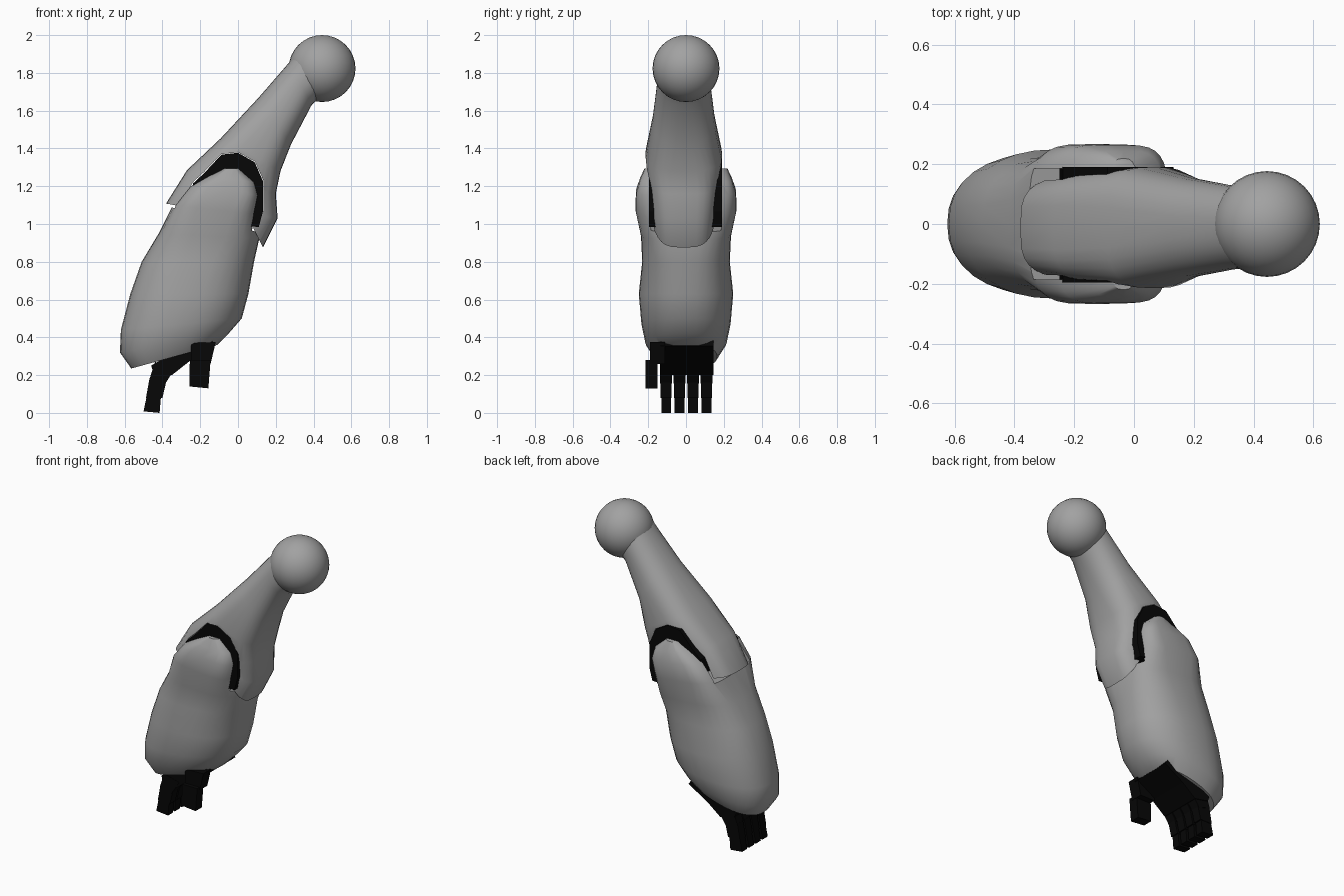
import bpy, bmesh, math

if "Cube" in bpy.data.objects:
    bpy.data.objects.remove(bpy.data.objects["Cube"])


def material(name, v):
    m = bpy.data.materials.new(name)
    m.diffuse_color = (v, v, v, 1)
    m.use_nodes = True
    m.node_tree.nodes["Principled BSDF"].inputs["Base Color"].default_value = m.diffuse_color
    return m


dark = material("dark_rubber", 0.002)
grey = material("grey_shell", 0.36)


def make(name, bm, mat=None):
    bmesh.ops.recalc_face_normals(bm, faces=bm.faces[:])
    me = bpy.data.meshes.new(name)
    bm.to_mesh(me)
    bm.free()
    ob = bpy.data.objects.new(name, me)
    bpy.context.collection.objects.link(ob)
    me.materials.append(mat or grey)
    return ob


def activate(ob):
    bpy.ops.object.select_all(action='DESELECT')
    ob.select_set(True)
    bpy.context.view_layer.objects.active = ob


def smooth(ob, angle=40):
    activate(ob)
    bpy.ops.object.shade_smooth_by_angle(angle=math.radians(angle))


def loft(name, sections, y0=0.0, n=32):
    """Sections: left x, z, right x, z, half depth, squareness."""
    bm = bmesh.new()
    rings = []
    for lx, lz, rx, rz, hw, e in sections:
        ring = []
        for i in range(n):
            a = 2 * math.pi * i / n
            c = math.copysign(abs(math.cos(a)) ** (2 / e), math.cos(a))
            s = math.copysign(abs(math.sin(a)) ** (2 / e), math.sin(a))
            ring.append(bm.verts.new(((lx + rx) / 2 + c * (rx - lx) / 2, y0 + s * hw,
                                      (lz + rz) / 2 + c * (rz - lz) / 2)))
        rings.append(ring)
    for a, b in zip(rings, rings[1:]):
        for i in range(n):
            j = (i + 1) % n
            bm.faces.new((a[i], a[j], b[j], b[i]))
    bm.faces.new(rings[0])
    bm.faces.new(rings[-1])
    return make(name, bm)


def slab(name, profile, ya, yb, mat=None):
    """Extrude an xz profile from ya to yb."""
    bm = bmesh.new()
    face = bm.faces.new([bm.verts.new((x, ya, z)) for x, z in profile])
    res = bmesh.ops.extrude_face_region(bm, geom=[face])
    verts = [v for v in res["geom"] if isinstance(v, bmesh.types.BMVert)]
    bmesh.ops.translate(bm, verts=verts, vec=(0, yb - ya, 0))
    return make(name, bm, mat)


def cut(ob, cutter):
    m = ob.modifiers.new("cut", 'BOOLEAN')
    m.operation, m.solver, m.object = 'DIFFERENCE', 'EXACT', cutter
    activate(ob)
    bpy.ops.object.modifier_apply(modifier=m.name)
    bpy.data.objects.remove(cutter, do_unlink=True)


# Shoulder ball
bm = bmesh.new()
bmesh.ops.create_uvsphere(bm, u_segments=32, v_segments=16, radius=0.177)
bmesh.ops.translate(bm, verts=bm.verts[:], vec=(0.445, 0, 1.823))
smooth(make("shoulder_ball", bm))

# Upper arm with an arched opening that leaves two elbow flaps
arch = [(-0.24, 1.22), (-0.18, 1.275), (-0.09, 1.37), (0, 1.38), (0.09, 1.33),
        (0.135, 1.23), (0.135, 1.07)]
upper = loft("upper_arm", [
    (0.31, 1.91, 0.455, 1.69, 0.135, 2.2),
    (0.275, 1.86, 0.39, 1.63, 0.14, 2.2),
    (0.11, 1.67, 0.28, 1.42, 0.165, 2.4),
    (-0.09, 1.455, 0.225, 1.28, 0.203, 3),
    (-0.27, 1.285, 0.20, 1.16, 0.188, 3.5),
    (-0.38, 1.11, 0.21, 1.03, 0.176, 3.5),
    (-0.42, 1.00, 0.13, 0.87, 0.165, 3.5)], y0=-0.012)
cut(upper, slab("arch_cutter", [(-0.6, 1.15), (-0.30, 1.093)] + arch +
                [(0.08, 0.98), (0.14, 0.86), (0.14, 0.7), (-0.6, 0.7)], -0.5, 0.5))
smooth(upper)

# Forearm with a slot at the top, leaving two side lobes
forearm = loft("forearm", [
    (-0.565, 0.235, -0.11, 0.36, 0.165, 2.4),
    (-0.625, 0.32, -0.05, 0.42, 0.215, 2.3),
    (-0.62, 0.44, 0.02, 0.50, 0.236, 2.3),
    (-0.57, 0.63, 0.055, 0.63, 0.25, 2.3),
    (-0.51, 0.80, 0.085, 0.80, 0.232, 2.5),
    (-0.42, 0.95, 0.112, 0.92, 0.238, 3),
    (-0.345, 1.10, 0.10, 1.05, 0.268, 4),
    (-0.26, 1.20, 0.115, 1.15, 0.265, 4.5),
    (-0.17, 1.255, 0.10, 1.22, 0.245, 4),
    (-0.09, 1.293, 0.02, 1.293, 0.22, 3)])
cut(forearm, slab("slot_cutter", [(-0.6, 1.16), (0.3, 0.9), (0.3, 1.5), (-0.6, 1.5)],
                  -0.185, 0.185))
smooth(forearm)

# Elbow joint filling the arch
slab("elbow_joint", [(-0.25, 1.14), (-0.238, 1.215)] +
     [(x * 0.98, z - 0.003) for x, z in arch[1:]] +
     [(0.11, 0.985), (-0.1, 0.99)], -0.195, 0.19, dark)

# Palm
slab("palm", [(-0.46, 0.25), (-0.3, 0.345), (-0.14, 0.385), (-0.12, 0.355), (-0.255, 0.275),
              (-0.35, 0.2), (-0.45, 0.22)], -0.135, 0.145, dark)

# Four fingers of three joints each
joints = [([(-0.44, 0.27), (-0.33, 0.24), (-0.385, 0.155), (-0.468, 0.18)], 0.032),
          ([(-0.468, 0.185), (-0.38, 0.165), (-0.40, 0.08), (-0.487, 0.08)], 0.029),
          ([(-0.484, 0.085), (-0.408, 0.085), (-0.415, 0.0), (-0.5, 0.008)], 0.026)]
for i in range(4):
    y = -0.105 + 0.071 * i
    for j, (prof, w) in enumerate(joints):
        slab(f"finger_{i + 1}_joint_{j + 1}", prof, y - w, y + w, dark)

# Thumb
slab("thumb_base", [(-0.25, 0.37), (-0.118, 0.375), (-0.145, 0.26), (-0.25, 0.26)],
     -0.19, -0.11, dark)
slab("thumb_tip", [(-0.255, 0.28), (-0.145, 0.28), (-0.157, 0.13), (-0.258, 0.14)],
     -0.215, -0.15, dark)
